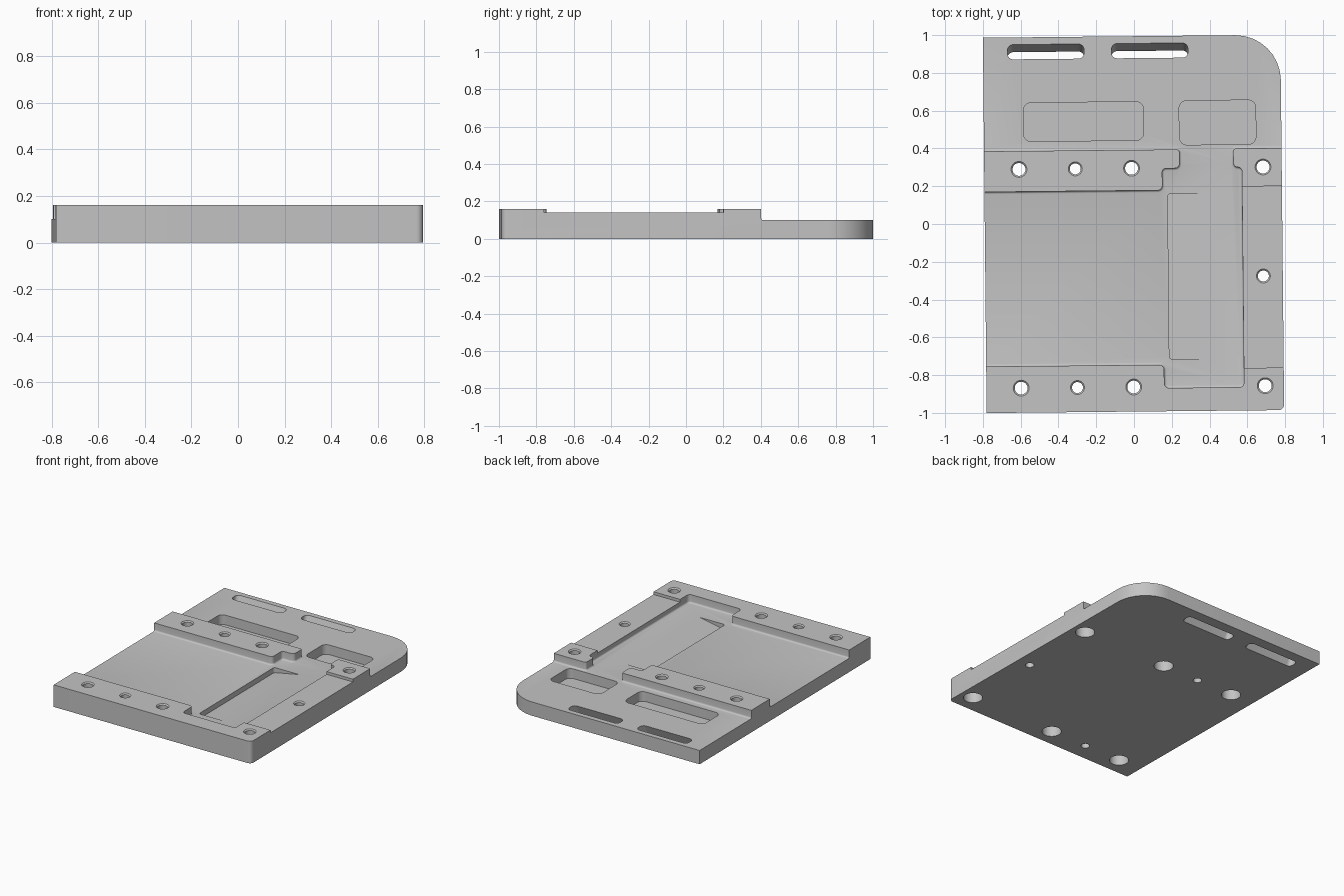
import bpy, bmesh, math
from mathutils import Matrix, Vector

cube = bpy.data.objects.get("Cube")
if cube:
    bpy.data.objects.remove(cube, do_unlink=True)

FLOOR, RAIL, RIM = 0.10, 0.16, 0.14
ARC = 8


def rounded(corners):
    """Outline from right-angled (x, y, radius) corners."""
    out = []
    for i, (x, y, r) in enumerate(corners):
        p = Vector((x, y))
        if r == 0:
            out.append(p)
            continue
        u = (Vector(corners[i - 1][:2]) - p).normalized()
        v = (Vector(corners[(i + 1) % len(corners)][:2]) - p).normalized()
        for k in range(ARC + 1):
            a = math.pi / 2 * k / ARC
            out.append(p + (u + v) * r - v * r * math.cos(a) - u * r * math.sin(a))
    return out


def rect(x0, x1, y0, y1, r=0):
    return rounded([(x0, y0, r), (x1, y0, r), (x1, y1, r), (x0, y1, r)])


def loft(bm, rings):
    """Closed solid through rings of 3D points; returns its vertices."""
    loops = [[bm.verts.new(p) for p in ring] for ring in rings]
    n = len(loops[0])
    for lo, hi in zip(loops, loops[1:]):
        for i in range(n):
            j = (i + 1) % n
            bm.faces.new((lo[i], lo[j], hi[j], hi[i]))
    bm.faces.new(loops[0][::-1])
    bm.faces.new(loops[-1])
    return [v for loop in loops for v in loop]


def prism(bm, outline, z0, z1):
    return loft(bm, [[(p.x, p.y, z) for p in outline] for z in (z0, z1)])


def lathe(bm, x, y, profile, sides=32):
    turns = [2 * math.pi * k / sides for k in range(sides)]
    loft(bm, [[(x + r * math.cos(a), y + r * math.sin(a), z) for a in turns]
              for r, z in profile])


def make(name, bm):
    bmesh.ops.recalc_face_normals(bm, faces=bm.faces[:])
    mesh = bpy.data.meshes.new(name)
    bm.to_mesh(mesh)
    bm.free()
    obj = bpy.data.objects.new(name, mesh)
    bpy.context.scene.collection.objects.link(obj)
    return obj


def combine(obj, other, operation):
    mod = obj.modifiers.new("combine", 'BOOLEAN')
    mod.operation, mod.object, mod.solver = operation, other, 'EXACT'
    deps = bpy.context.evaluated_depsgraph_get()
    mesh = bpy.data.meshes.new_from_object(obj.evaluated_get(deps))
    obj.modifiers.clear()
    obj.data = mesh
    bpy.data.objects.remove(other, do_unlink=True)


# Oversized base slab
bm = bmesh.new()
prism(bm, rect(-1.2, 1.2, -1.2, 1.2), 0, FLOOR)
plate = make("mounting_plate", bm)

# Raised rear rail, and the front rail joined to the side rim and corner block
bm = bmesh.new()
prism(bm, rounded([(-1.1, .177, 0), (.152, .177, .025), (.152, .293, .02),
                   (.244, .293, .025), (.244, .392, .015), (-1.1, .392, 0)]), .04, RAIL)
prism(bm, rounded([(1.1, .394, 0), (.529, .394, .015), (.529, .295, .025),
                   (.574, .295, .02), (.574, -.87, .025), (.152, -.87, .025),
                   (.152, -.747, .025), (-1.1, -.747, 0), (-1.1, -1.1, 0),
                   (1.1, -1.1, 0)]), .04, RAIL)
combine(plate, make("rails", bm), 'UNION')

# Fillets where the rails meet the floor
bm = bmesh.new()
bm.from_mesh(plate.data)
seams = [e for e in bm.edges
         if all(abs(v.co.z - FLOOR) < 1e-4 and abs(v.co.x) < 1.15 for v in e.verts)
         and len(e.link_faces) == 2 and e.calc_face_angle() > 1]
bmesh.ops.bevel(bm, geom=seams, offset=.012, segments=4, profile=.5,
                affect='EDGES', clamp_overlap=False)
bm.to_mesh(plate.data)
bm.free()

# Lower the side rim
bm = bmesh.new()
prism(bm, rect(.45, 1.3, -.768, .193), RIM, .3)
combine(plate, make("rim_cutter", bm), 'DIFFERENCE')

# Trim to the outer outline
bm = bmesh.new()
prism(bm, rounded([(-.79, -.993, 0), (.785, -.993, .03),
                   (.785, .994, .24), (-.79, .994, 0)]), -.1, .4)
combine(plate, make("outline", bm), 'INTERSECT')

bm = bmesh.new()
# Sloping recess in the floor, deepest along its -x wall
for v in prism(bm, rect(.18, .43, -.717, .158, .015), .062, .2):
    if v.co.z < .1:
        v.co.z += (v.co.x - .18) * .19

# Shallow pockets in the rear shelf
prism(bm, rect(-.58, .056, .443, .647, .04), .03, .2)
prism(bm, rect(.245, .65, .416, .65, .04), .03, .2)

# Slanted strap slots
for cx in (-.458, .092):
    for v in prism(bm, rect(cx - .2025, cx + .2025, .878, .956, .03), -.05, .15):
        v.co.y += (v.co.z - FLOOR) * .4

# Bolt holes counterbored from below, and plain pin holes
for y in (.295, -.863):
    for x in (-.606, -.01, .686):
        lathe(bm, x, y, [(.065, -.05), (.065, .08), (.034, .08),
                         (.034, RAIL - .008), (.042, RAIL), (.042, .25)])
for x, y, top in ((-.308, .295, RAIL), (-.308, -.863, RAIL), (.682, -.282, RIM)):
    lathe(bm, x, y, [(.029, -.05), (.029, top - .008), (.037, top), (.037, .25)])
combine(plate, make("hole_cutters", bm), 'DIFFERENCE')

# Slight turn about the vertical axis
plate.data.transform(Matrix.Rotation(.01, 4, 'Z'))

# Single grey material
grey = bpy.data.materials.new("light_grey")
grey.use_nodes = True
color = (.55, .55, .55, 1)
grey.diffuse_color = color
grey.node_tree.nodes["Principled BSDF"].inputs["Base Color"].default_value = color
plate.data.materials.clear()
plate.data.materials.append(grey)
for poly in plate.data.polygons:
    poly.material_index = 0

bpy.ops.object.select_all(action='DESELECT')
plate.select_set(True)
bpy.context.view_layer.objects.active = plate
bpy.ops.object.shade_smooth_by_angle(angle=math.radians(30))
